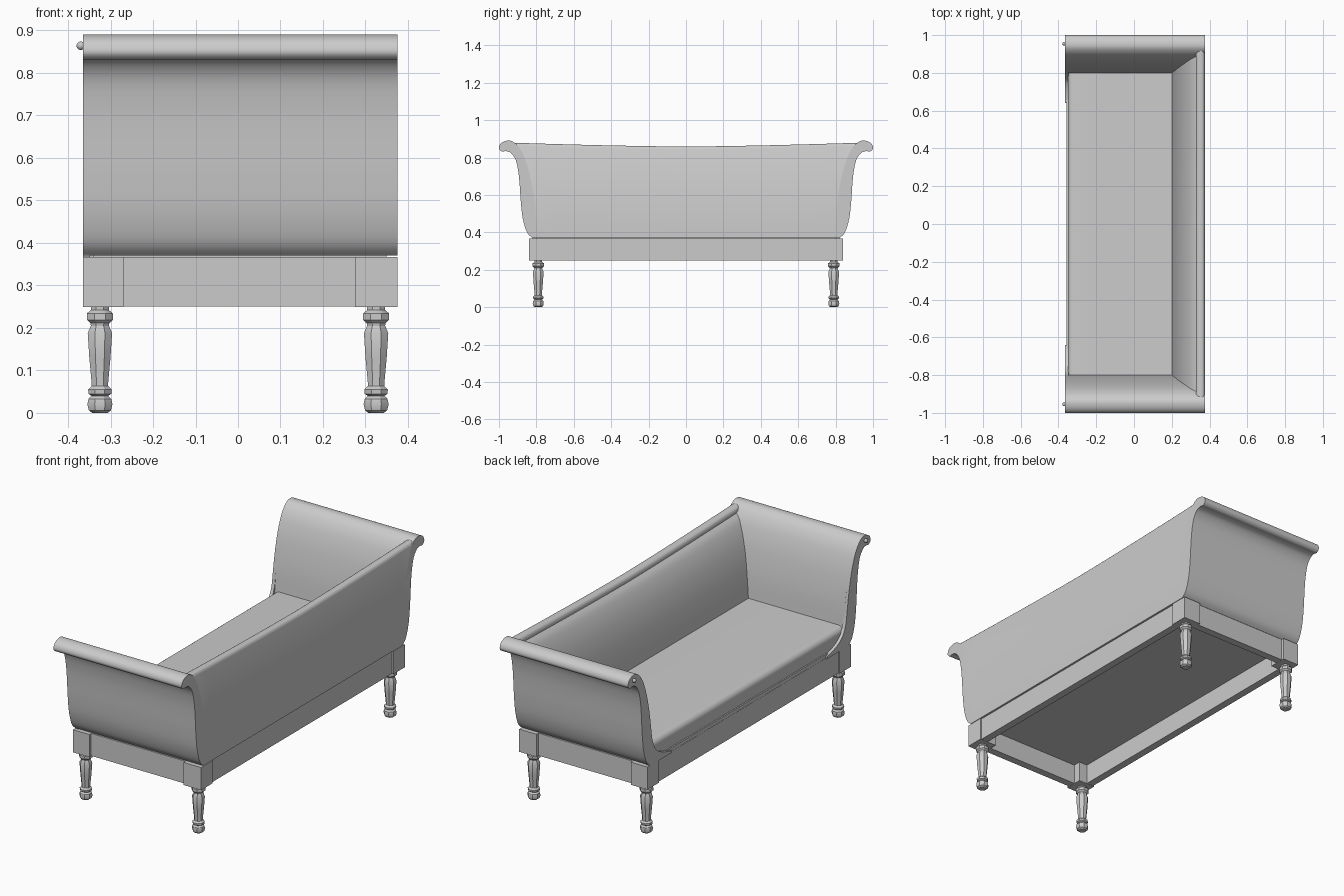
import bpy, bmesh, math
from mathutils import Vector

if "Cube" in bpy.data.objects:
    bpy.data.objects.remove(bpy.data.objects["Cube"])

grey = bpy.data.materials.new("plain_grey")
grey.diffuse_color = (0.6, 0.6, 0.6, 1)
grey.use_nodes = True
grey.node_tree.nodes["Principled BSDF"].inputs["Base Color"].default_value = grey.diffuse_color


def finish(name, bm, angle=35, bevel=0):
    bmesh.ops.recalc_face_normals(bm, faces=bm.faces)
    me = bpy.data.meshes.new(name)
    bm.to_mesh(me)
    bm.free()
    ob = bpy.data.objects.new(name, me)
    bpy.context.collection.objects.link(ob)
    me.materials.append(grey)
    bpy.ops.object.select_all(action='DESELECT')
    ob.select_set(True)
    bpy.context.view_layer.objects.active = ob
    if angle:
        bpy.ops.object.shade_smooth_by_angle(angle=math.radians(angle))
    return ob


def box(name, x0, x1, y0, y1, z0, z1):
    bm = bmesh.new()
    bmesh.ops.create_cube(bm, size=1)
    for v in bm.verts:
        v.co = ((x0 + x1) / 2 + v.co.x * (x1 - x0),
                (y0 + y1) / 2 + v.co.y * (y1 - y0),
                (z0 + z1) / 2 + v.co.z * (z1 - z0))
    return finish(name, bm, 0)


def smooth_path(pts, n=4):
    """Catmull-Rom curve through 2D points."""
    p = [Vector(q) for q in [pts[0]] + pts + [pts[-1]]]
    out = []
    for i in range(1, len(p) - 2):
        a, b, c, d = p[i - 1:i + 3]
        for k in range(n):
            t = k / n
            out.append(0.5 * (2 * b + (c - a) * t + (2 * a - 5 * b + 4 * c - d) * t * t
                              + (3 * b - a - 3 * c + d) * t ** 3))
    return [tuple(q) for q in out + [p[-1]]]


def loft(name, rings, angle=35):
    """Skin closed rings of equal length and cap both ends."""
    bm = bmesh.new()
    vs = [[bm.verts.new(c) for c in r] for r in rings]
    n = len(vs[0])
    for a, b in zip(vs, vs[1:]):
        for i in range(n):
            j = (i + 1) % n
            bm.faces.new((a[i], a[j], b[j], b[i]))
    bm.faces.new(vs[0])
    bm.faces.new(vs[-1])
    return finish(name, bm, angle)


def extrude_x(name, prof, x0, x1, s):
    return loft(name, [[(x, s * y, z) for y, z in prof] for x in (x0, x1)])


# Scrolled arm profile (y, z): outside, roll, inside
outer = [(.822, .37), (.85, .40), (.872, .47), (.883, .56), (.889, .65), (.896, .72),
         (.91, .785), (.935, .823), (.962, .834), (.985, .832), (1.0, .848), (.993, .872),
         (.97, .887), (.94, .89), (.915, .878), (.893, .855), (.87, .815)]
inner = [(.845, .745), (.825, .66), (.81, .57)]
arm = smooth_path(outer + inner + [(.80, .47)]) + [(.79, .37)]
front = smooth_path(outer + inner + [(.797, .49), (.77, .435), (.72, .40), (.64, .376)]) \
    + [(.64, .365), (.82, .365)]

for s, side in ((-1, "near"), (1, "far")):
    extrude_x("arm_" + side, arm, -.35, .375, s)
    extrude_x("arm_facing_" + side, front, -.365, -.348, s)
    # Round button in the scroll end
    bm = bmesh.new()
    bmesh.ops.create_uvsphere(bm, u_segments=12, v_segments=8, radius=.01)
    bmesh.ops.translate(bm, verts=bm.verts, vec=(-.37, s * .955, .864))
    finish("scroll_button_" + side, bm)

# Leaning back with rolled top edge that dips in the middle
back = smooth_path([(.2, .47), (.212, .56), (.232, .66), (.262, .75), (.3, .82), (.33, .847)])
back += smooth_path([(.327, .858), (.333, .872), (.35, .879), (.367, .876), (.375, .863)], 3)
back += [(.375, .37), (.2, .37)]
ends = [(.37, .81), (.47, .82), (.66, .855), (.75, .87), (.82, .89), (.88, .93)]


def end_y(z):
    for (z0, y0), (z1, y1) in zip(ends, ends[1:]):
        if z <= z1:
            return y0 + (y1 - y0) * (z - z0) / (z1 - z0)
    return ends[-1][1]


rings = []
for i in range(17):
    t = -1 + i / 8
    dip = .02 * (1 - abs(t) ** 1.5)
    rings.append([(x, t * end_y(z), z - dip * max(0, (z - .47) / .4)) for x, z in back])
loft("back", rings)

# Seat with rounded front edge
seat = [(.36, .37), (.36, .47), (-.32, .47)]
seat += [(-.32 - .03 * math.sin(a), .44 + .03 * math.cos(a))
         for a in (math.pi / 12 * k for k in range(1, 7))] + [(-.35, .37)]
loft("seat", [[(x, y, z) for x, z in seat] for y in (-.81, .81)])
box("seat_ledge", -.357, -.34, -.66, .66, .36, .385)
box("seat_underside", -.34, .35, -.80, .80, .355, .372)

# Base rails
for s, n in ((-1, "near"), (1, "far")):
    y = sorted((s * .785, s * .825))
    box("end_rail_" + n, -.30, .31, *y, .25, .367)
box("front_rail", -.358, -.318, -.79, .79, .25, .367)
box("back_rail", .328, .368, -.79, .79, .25, .367)

# Corner posts and turned legs
leg = [(.020, 0), (.028, .006), (.032, .02), (.029, .033), (.021, .04), (.029, .045),
       (.030, .055), (.021, .063), (.021, .07), (.027, .13), (.031, .188), (.023, .205),
       (.024, .211), (.033, .219), (.033, .234), (.023, .242), (.023, .252)]
for x0, x1, cx, a in ((-.365, -.27, -.325, "front"), (.275, .375, .325, "back")):
    for s, n in ((-1, "near"), (1, "far")):
        y = sorted((s * .745, s * .84))
        box(f"{a}_post_{n}", x0, x1, *y, .249, .367)
        loft(f"{a}_leg_{n}", [[(cx + r * math.cos(t), s * .79 + r * math.sin(t), z)
                               for t in (math.pi / 4 * (k + .5) for k in range(8))]
                              for r, z in leg], 30)
